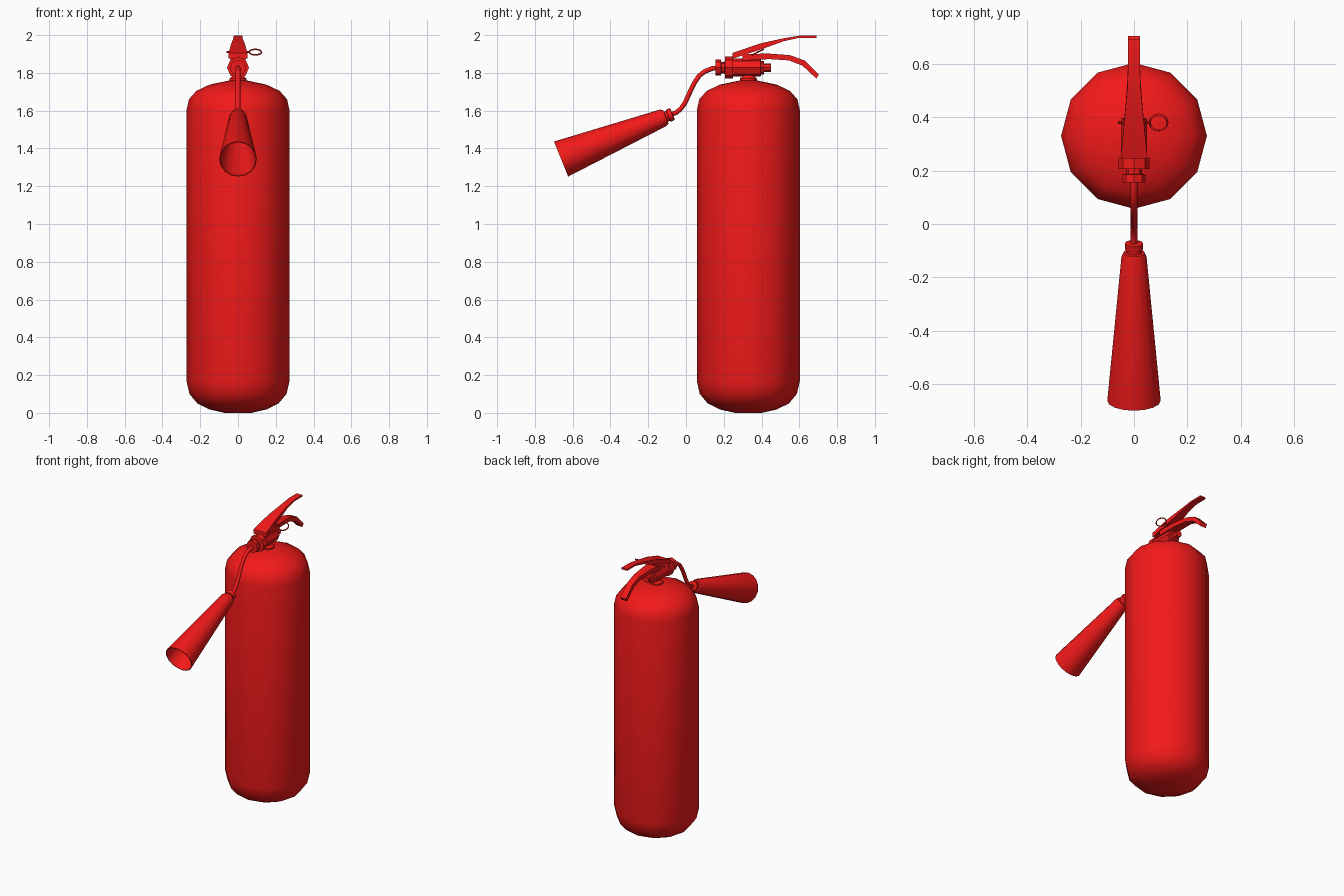
import bpy, bmesh, math
from mathutils import Vector, Matrix

if "Cube" in bpy.data.objects:
    bpy.data.objects.remove(bpy.data.objects["Cube"])

red = bpy.data.materials.new("red_paint")
red.diffuse_color = (0.9, 0.01, 0.01, 1)
red.use_nodes = True
red.node_tree.nodes["Principled BSDF"].inputs["Base Color"].default_value = red.diffuse_color


def finish(name, bm, angle=40):
    bmesh.ops.recalc_face_normals(bm, faces=bm.faces[:])
    me = bpy.data.meshes.new(name)
    bm.to_mesh(me)
    bm.free()
    ob = bpy.data.objects.new(name, me)
    bpy.context.collection.objects.link(ob)
    me.materials.append(red)
    bpy.ops.object.select_all(action='DESELECT')
    ob.select_set(True)
    bpy.context.view_layer.objects.active = ob
    bpy.ops.object.shade_smooth_by_angle(angle=math.radians(angle))
    return ob


def skin(bm, rings, closed=False):
    """Bridge successive vertex rings; cap the ends unless closed."""
    n = len(rings[0])
    pairs = list(zip(rings, rings[1:])) + ([(rings[-1], rings[0])] if closed else [])
    for a, b in pairs:
        for i in range(n):
            j = (i + 1) % n
            bm.faces.new((a[i], a[j], b[j], b[i]))
    if not closed:
        bm.faces.new(rings[0])
        bm.faces.new(rings[-1])


def circle(bm, r, n, m):
    return [bm.verts.new(m @ Vector((r * math.cos(2 * math.pi * i / n),
                                     r * math.sin(2 * math.pi * i / n), 0)))
            for i in range(n)]


def lathe(name, profile, origin, axis=(0, 0, 1), n=12):
    """Revolve (radius, distance) pairs about an axis."""
    bm = bmesh.new()
    rot = Vector((0, 0, 1)).rotation_difference(Vector(axis)).to_matrix().to_4x4()
    base = Matrix.Translation(origin) @ rot
    skin(bm, [circle(bm, r, n, base @ Matrix.Translation((0, 0, t))) for r, t in profile])
    return finish(name, bm)


def strap(name, sections):
    """Lever from (y_top, z_top, y_bottom, z_bottom, half_width) sections."""
    bm = bmesh.new()
    skin(bm, [[bm.verts.new(p) for p in ((-w, yt, zt), (w, yt, zt), (w, yb, zb), (-w, yb, zb))]
              for yt, zt, yb, zb, w in sections])
    return finish(name, bm, 30)


# Tank and neck
lathe("tank", [(0.07, 0.0), (0.15, 0.018), (0.215, 0.05), (0.257, 0.1), (0.273, 0.17),
               (0.273, 1.6), (0.26, 1.66), (0.22, 1.705), (0.15, 1.738), (0.045, 1.76)],
      (0, 0.33, 0))
lathe("neck", [(0.045, 1.74), (0.045, 1.77), (0.028, 1.785), (0.028, 1.81)], (0, 0.33, 0))

# Valve with hose fitting in front and knob behind
lathe("valve", [(0.043, 0.155), (0.043, 0.185), (0.03, 0.187), (0.03, 0.205),
                (0.058, 0.206), (0.058, 0.248), (0.048, 0.25), (0.048, 0.395),
                (0.036, 0.397), (0.036, 0.412), (0.023, 0.413), (0.023, 0.45)],
      (0, 0, 1.828), (0, 1, 0), 8)

# Squeeze lever and carrying handle
strap("squeeze_lever", [(0.245, 1.905, 0.245, 1.875, 0.05), (0.39, 1.955, 0.4, 1.925, 0.036),
                        (0.51, 1.982, 0.515, 1.967, 0.025), (0.6, 1.997, 0.6, 1.986, 0.022),
                        (0.69, 1.997, 0.69, 1.986, 0.022)])
strap("carrying_handle", [(0.3, 1.9, 0.3, 1.865, 0.04), (0.44, 1.902, 0.44, 1.873, 0.032),
                          (0.55, 1.894, 0.545, 1.866, 0.024), (0.63, 1.865, 0.617, 1.838, 0.022),
                          (0.703, 1.792, 0.69, 1.77, 0.022)])

# Safety pin and tilted pull ring
lathe("safety_pin", [(0.005, -0.06), (0.005, 0.06)], (0, 0.38, 1.91), (1, 0, 0), 8)
bm = bmesh.new()
tilt = Matrix.Translation((0.092, 0.38, 1.91)) @ Matrix.Rotation(math.radians(26), 4, 'X')
skin(bm, [circle(bm, 0.004, 6, tilt @ Matrix.Rotation(2 * math.pi * k / 20, 4, 'Z')
                 @ Matrix.Translation((0.033, 0, 0)) @ Matrix.Rotation(math.pi / 2, 4, 'X'))
          for k in range(20)], closed=True)
finish("pull_ring", bm, 70)

# Hose: round tube along a smooth path in the centre plane
path = [(0.18, 1.828), (0.14, 1.824), (0.1, 1.808), (0.07, 1.785), (0.046, 1.75), (0.026, 1.71),
        (0.008, 1.67), (-0.008, 1.637), (-0.028, 1.609), (-0.052, 1.59), (-0.09, 1.575)]
bm = bmesh.new()
rings = []
for i, (y, z) in enumerate(path):
    a, b = path[max(i - 1, 0)], path[min(i + 1, len(path) - 1)]
    d = Vector((0, b[0] - a[0], b[1] - a[1])).normalized()
    rot = Vector((0, 0, 1)).rotation_difference(d).to_matrix().to_4x4()
    rings.append(circle(bm, 0.0125, 8, Matrix.Translation((0, y, z)) @ rot))
skin(bm, rings)
finish("hose", bm, 50)

# Discharge horn with stepped collar and hollow mouth
lathe("horn", [(0.026, -0.052), (0.034, -0.05), (0.034, -0.027), (0.029, -0.025), (0.029, -0.014),
               (0.04, -0.012), (0.047, 0.004), (0.1, 0.585), (0.095, 0.585), (0.04, 0.02)],
      (0, -0.119, 1.563), (0, -0.542, -0.219), 16)
